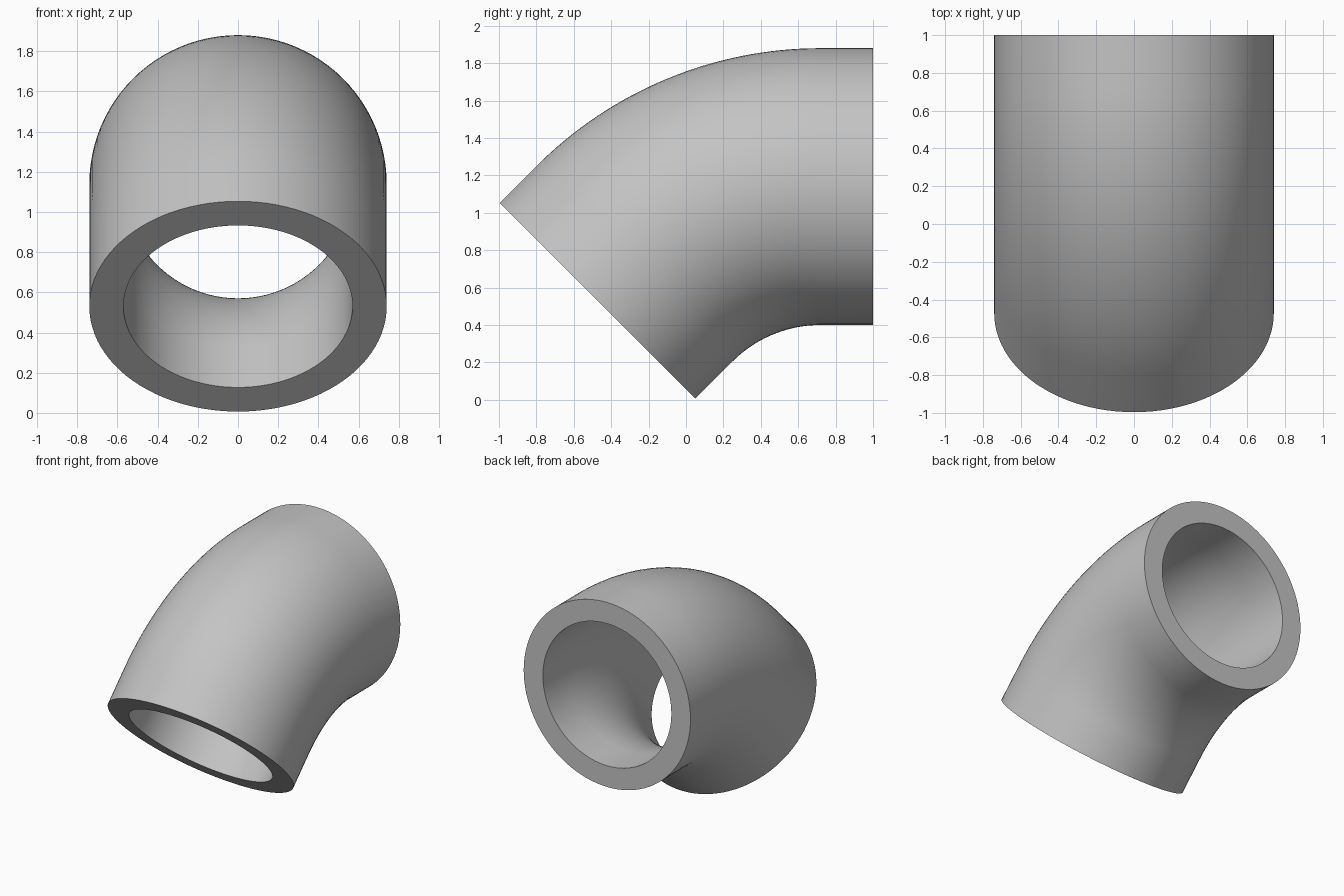
import bpy, bmesh, math
from mathutils import Vector

if "Cube" in bpy.data.objects:
    bpy.data.objects.remove(bpy.data.objects["Cube"])

OUTER, INNER = 0.74, 0.57      # pipe radii
BEND, STRAIGHT = 1.407, 0.28   # centreline bend radius and straight end length
ANGLE = math.radians(45)
AXIS_Z = 1.14
SIDES, STEPS = 96, 32

# Centreline stations: (point, tangent angle below horizontal)
def on_arc(a):
    return Vector((0, 1 - STRAIGHT - BEND * math.sin(a),
                   AXIS_Z - BEND * (1 - math.cos(a))))

stations = [(Vector((0, 1, AXIS_Z)), 0.0)]
stations += [(on_arc(ANGLE * i / STEPS), ANGLE * i / STEPS) for i in range(STEPS + 1)]
end = on_arc(ANGLE) + STRAIGHT * Vector((0, -math.cos(ANGLE), -math.sin(ANGLE)))
stations.append((end, ANGLE))

bm = bmesh.new()

def ring(centre, a, radius):
    up = Vector((0, -math.sin(a), math.cos(a)))
    side = Vector((1, 0, 0))
    return [bm.verts.new(centre + radius * (math.cos(t) * side + math.sin(t) * up))
            for t in (2 * math.pi * k / SIDES for k in range(SIDES))]

def bridge(r0, r1):
    for k in range(SIDES):
        n = (k + 1) % SIDES
        bm.faces.new((r0[k], r0[n], r1[n], r1[k]))

# Outer wall, front rim, bore and back rim form one closed loop of rings
rings = [ring(c, a, OUTER) for c, a in stations]
rings += [ring(c, a, INNER) for c, a in reversed(stations)]
for i, r in enumerate(rings):
    bridge(r, rings[(i + 1) % len(rings)])
bmesh.ops.recalc_face_normals(bm, faces=bm.faces)

mesh = bpy.data.meshes.new("pipe_elbow")
bm.to_mesh(mesh)
bm.free()
pipe = bpy.data.objects.new("pipe_elbow", mesh)
bpy.context.collection.objects.link(pipe)

# Plain grey finish
grey = bpy.data.materials.new("grey")
grey.diffuse_color = (0.55, 0.55, 0.55, 1)
grey.use_nodes = True
grey.node_tree.nodes["Principled BSDF"].inputs["Base Color"].default_value = grey.diffuse_color
mesh.materials.append(grey)

# Smooth walls with crisp rims
bpy.context.view_layer.objects.active = pipe
pipe.select_set(True)
bpy.ops.object.shade_smooth_by_angle(angle=math.radians(30))
